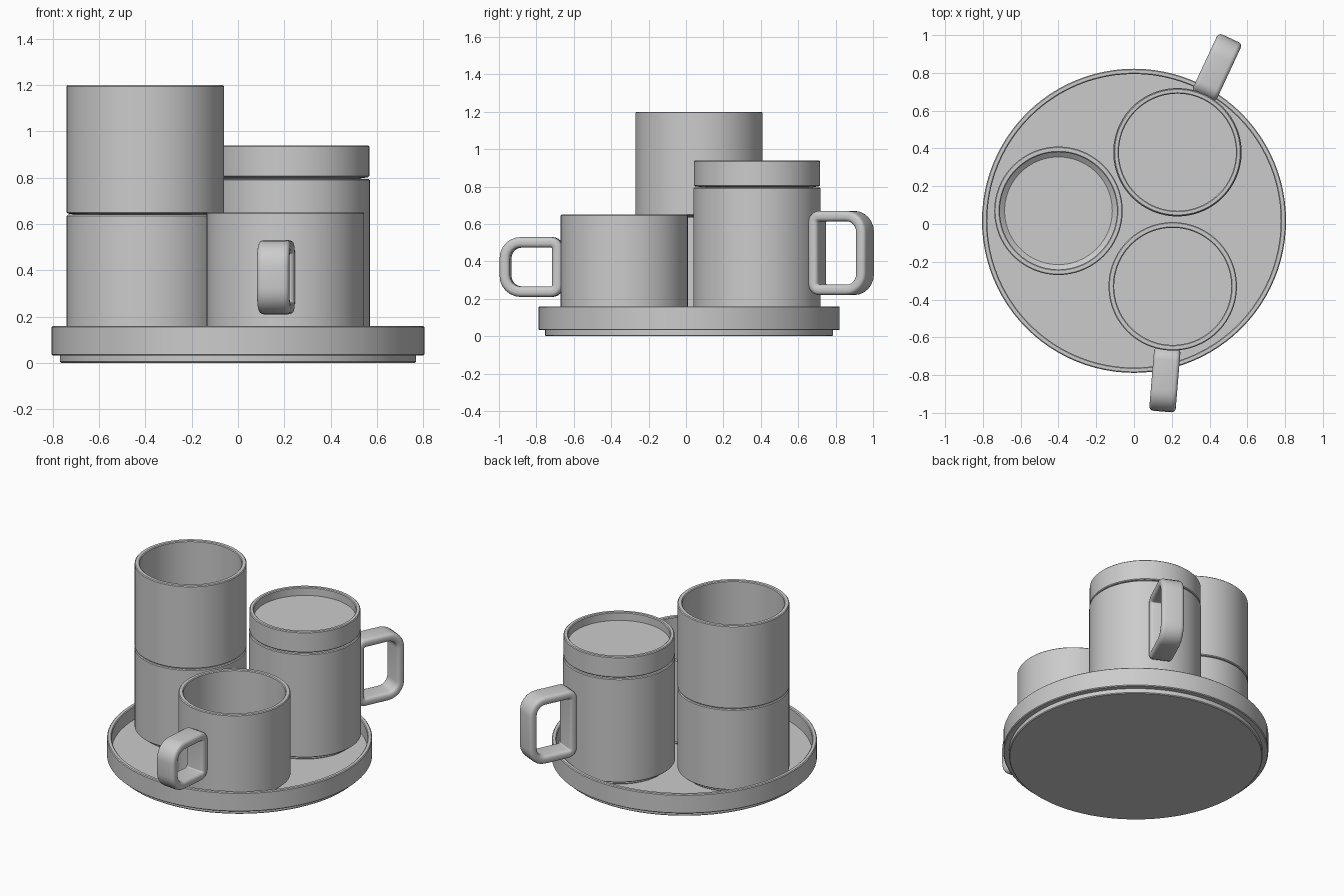
import bpy, bmesh, math
from mathutils import Matrix, Vector

if "Cube" in bpy.data.objects:
    bpy.data.objects.remove(bpy.data.objects["Cube"])

SEG = 96
FLOOR = 0.07  # tray floor height


def finish(name, bm):
    bmesh.ops.remove_doubles(bm, verts=bm.verts, dist=1e-5)
    bmesh.ops.recalc_face_normals(bm, faces=bm.faces)
    me = bpy.data.meshes.new(name)
    bm.to_mesh(me)
    bm.free()
    ob = bpy.data.objects.new(name, me)
    bpy.context.collection.objects.link(ob)
    bpy.ops.object.select_all(action='DESELECT')
    ob.select_set(True)
    bpy.context.view_layer.objects.active = ob
    bpy.ops.object.shade_smooth_by_angle(angle=math.radians(35))
    return ob


def lathe(name, profile, x, y):
    """Spin a (radius, z) profile that starts and ends on the axis."""
    bm = bmesh.new()
    rings = []
    for r, z in profile:
        if r == 0:
            rings.append([bm.verts.new((x, y, z))] * SEG)
        else:
            rings.append([bm.verts.new((x + r * math.cos(2 * math.pi * i / SEG),
                                        y + r * math.sin(2 * math.pi * i / SEG), z))
                          for i in range(SEG)])
    for a, b in zip(rings, rings[1:]):
        for i in range(SEG):
            j = (i + 1) % SEG
            bm.faces.new(list(dict.fromkeys((a[i], a[j], b[j], b[i]))))
    return finish(name, bm)


def vessel(name, x, y, bottom, foot, top, floor, radius=0.34, floor_r=0.31):
    """Hollow round body on a narrower foot, with softened rim."""
    inner, e = 0.31, 0.005
    lathe(name, [(0, bottom), (0.295, bottom), (0.30, bottom + e), (0.30, foot - e),
                 (radius - e, foot), (radius, foot + e), (radius, top - e),
                 (radius - e, top), (inner + e, top), (inner, top - e),
                 (inner, floor + 0.02), (floor_r, floor), (0, floor)], x, y)


def rounded_rect(x0, x1, z0, z1, radii, n=6):
    """Corner order: outer top, inner top, inner bottom, outer bottom."""
    corners = [(x1, z1), (x0, z1), (x0, z0), (x1, z0)]
    pts = []
    for k, ((cx, cz), r) in enumerate(zip(corners, radii)):
        cx += -r if cx == x1 else r
        cz += -r if cz == z1 else r
        for i in range(n + 1):
            a = math.pi / 2 * (k + i / n)
            pts.append((cx + r * math.cos(a), cz + r * math.sin(a)))
    return pts


def handle(name, x, y, angle, z0, z1, width=0.14, thick=0.056):
    """Closed loop handle: rounded section swept round a rounded rectangle."""
    h = thick / 2
    path = rounded_rect(0.355, 0.665 - h, z0 + h, z1 - h, (0.085, 0.035, 0.035, 0.085))
    section = rounded_rect(-h, h, -width / 2, width / 2, (0.022,) * 4, 4)
    bm = bmesh.new()
    rings = []
    for i, p in enumerate(path):
        t = (Vector(path[(i + 1) % len(path)]) - Vector(path[i - 1])).normalized()
        rings.append([bm.verts.new((p[0] + t.y * u, w, p[1] - t.x * u)) for u, w in section])
    for i, a in enumerate(rings):
        b = rings[(i + 1) % len(rings)]
        for j in range(len(section)):
            k = (j + 1) % len(section)
            bm.faces.new((a[j], a[k], b[k], b[j]))
    bm.transform(Matrix.Translation((x, y, 0)) @ Matrix.Rotation(math.radians(angle), 4, 'Z'))
    return finish(name, bm)


# Round tray with recessed base
lathe("tray", [(0, 0), (0.765, 0), (0.77, 0.005), (0.77, 0.032), (0.80, 0.032), (0.805, 0.037),
               (0.805, 0.155), (0.80, 0.16), (0.782, 0.16), (0.777, 0.155),
               (0.777, FLOOR), (0, FLOOR)], 0, 0.017)

# Two stacked cups without handles
vessel("lower_cup", -0.40, 0.07, FLOOR, 0.10, 0.64, 0.12, floor_r=0.285)
vessel("upper_cup", -0.40, 0.07, 0.615, 0.645, 1.20, 0.67, floor_r=0.285)

# Tall mug with dish-shaped lid
vessel("tall_mug", 0.23, 0.38, FLOOR, 0.10, 0.795, 0.12)
vessel("mug_lid", 0.23, 0.38, 0.77, 0.802, 0.94, 0.885, radius=0.337)
handle("tall_mug_handle", 0.23, 0.38, 65, 0.22, 0.67)

# Small open mug
vessel("small_mug", 0.205, -0.33, FLOOR, 0.10, 0.65, 0.12)
handle("small_mug_handle", 0.205, -0.33, -94.8, 0.21, 0.53)
